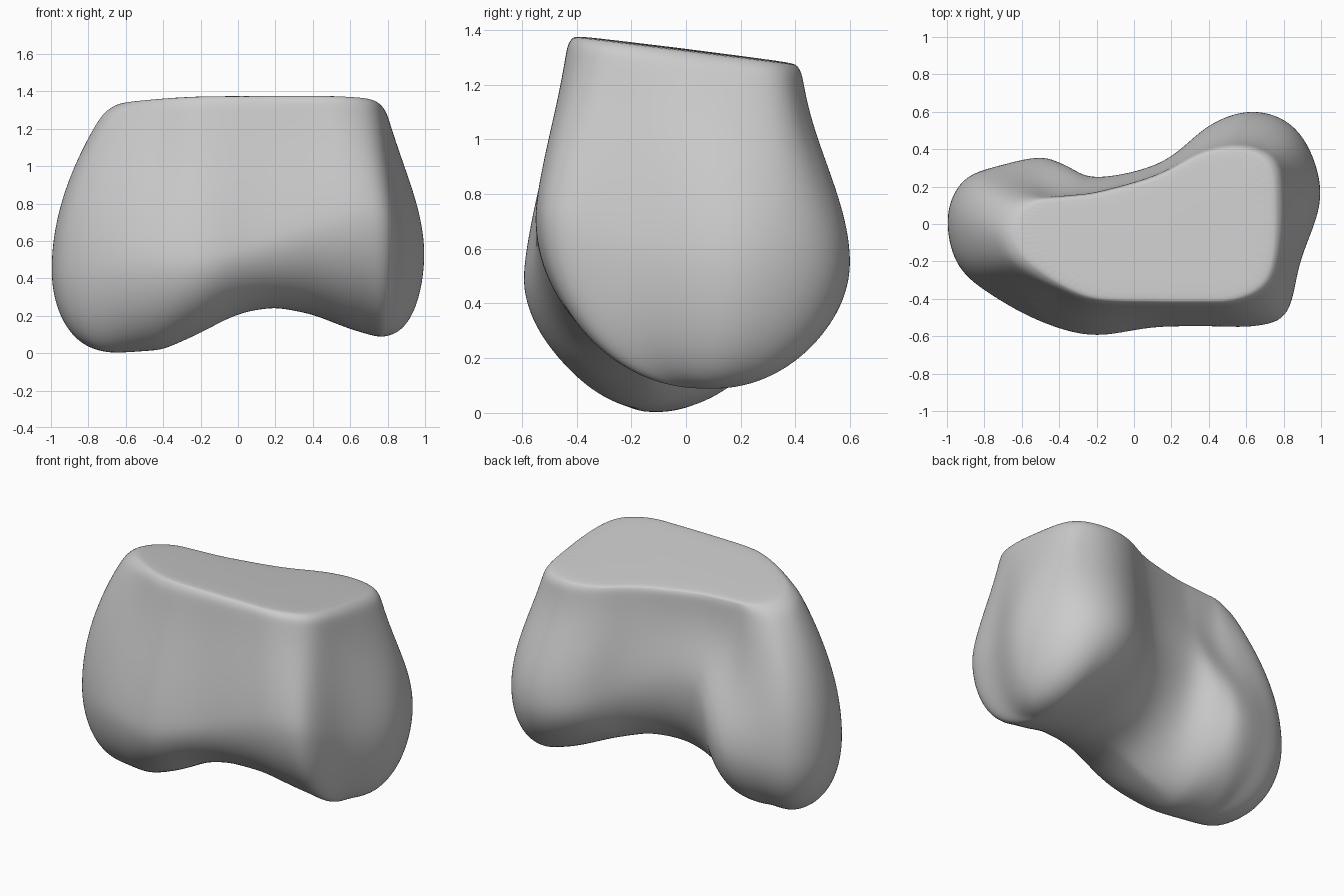
import bpy, bmesh, math
from mathutils import Vector

cube = bpy.data.objects.get("Cube")
if cube:
    bpy.data.objects.remove(cube, do_unlink=True)

# Outline of the widest girth: x, y and the height of the bulge
GIRTH = [(1, .12, .55), (.95, .38, .55), (.82, .55, .55), (.62, .605, .55), (.4, .53, .58),
         (.15, .33, .7), (-.2, .25, .75), (-.37, .32, .58), (-.5, .36, .48), (-.7, .32, .46),
         (-.91, .24, .45), (-1, .04, .45), (-.94, -.23, .45), (-.71, -.415, .48),
         (-.45, -.545, .5), (-.2, -.6, .5), (.1, -.555, .58), (.4, -.55, .68),
         (.65, -.55, .73), (.82, -.48, .7), (.89, -.2, .6)]
# Matching outline of the flat cut on top
CUT = [(.785, .1), (.77, .3), (.685, .395), (.53, .425), (.35, .385), (.13, .265), (-.18, .175),
       (-.33, .155), (-.45, .145), (-.55, .13), (-.64, .06), (-.68, -.05), (-.63, -.17),
       (-.5, -.28), (-.37, -.36), (-.2, -.42), (.08, -.43), (.35, -.43), (.55, -.42),
       (.71, -.34), (.775, -.18)]
# Lowest line along the two rounded lobes and the saddle between them
KEEL = [(-.62, -.13, 0), (-.4, -.14, .015), (-.2, -.14, .105), (0, -.14, .215),
        (.2, -.12, .245), (.4, -.03, .205), (.6, .04, .125), (.74, .08, .085)]
STEPS = 4


def clamp(value):
    return min(max(value, 0), 1)


def smooth_loop(points):
    """Closed Catmull-Rom curve through the points."""
    pts = [Vector(p) for p in points]
    n = len(pts)
    out = []
    for i in range(n):
        a, b, c, d = (pts[(i + k) % n] for k in (-1, 0, 1, 2))
        for s in range(STEPS):
            t = s / STEPS
            out.append(b + (c - a) * (t / 2) + (a * 2 - b * 5 + c * 4 - d) * (t * t / 2)
                       + (b * 3 - a - c * 3 + d) * (t ** 3 / 2))
    return out


def keel_at(x):
    x = min(max(x, KEEL[0][0]), KEEL[-1][0])
    for p, q in zip(KEEL, KEEL[1:]):
        if x <= q[0]:
            return Vector(p).lerp(Vector(q), (x - p[0]) / (q[0] - p[0]))
    return Vector(KEEL[-1])


def cut_height(y):
    return 1.333 - .125 * y


def rim_point(cut, inset, drop):
    """Flat cut, pulled in towards its middle."""
    p = cut.lerp(Vector((.1, 0)), inset)
    return Vector((p.x, p.y, cut_height(p.y) - drop))


def wall_point(cut, girth, t):
    """Side wall: fuller at both ends, hollow at the back."""
    step = t * t * (3 - 2 * t)
    full = math.sin(t * math.pi / 2)
    back = clamp(girth.y * 4)
    hollow = back * clamp(1.6 - abs(girth.x + .25) * 3)
    f = step + (t - step) * .55 * (1 - back)
    f += (step ** 1.7 - f) * hollow
    f += (full ** .85 - f) * clamp((-girth.x - .5) * 2.5) * (1 - hollow)
    f += (full - f) * .5 * clamp((girth.x - .82) * 8)
    p = cut.to_3d().lerp(girth, f)
    top = cut_height(cut.y)
    p.z = top + (girth.z - top) * t
    return p


def lobe_point(girth, keel, a):
    """Underside: curve from the girth in to the keel, squarer at the ends."""
    end = clamp((abs(girth.x) - .7) * 4)
    notch = clamp(girth.y * 4) * clamp(1.2 - abs(girth.x + .12) * 4)
    p = girth.lerp(keel, 1 - max(math.cos(a), 0) ** (1 - .25 * end + .5 * notch))
    p.z = girth.z + (keel.z - girth.z) * math.sin(a)
    return p


girths, cuts = smooth_loop(GIRTH), smooth_loop(CUT)
count = len(girths)
# Front and back points share one keel point, so the underside closes along it
keels = [keel_at((girths[i].x + girths[-i % count].x) / 2) for i in range(count)]
rings = [[rim_point(c, inset, drop) for c in cuts] for inset, drop in ((.1, 0), (.035, .008))]
rings += [[wall_point(c, g, t) for c, g in zip(cuts, girths)]
          for t in [.05] + [k / 10 for k in range(1, 11)]]
rings += [[lobe_point(g, q, k * math.pi / 24) for g, q in zip(girths, keels)]
          for k in range(1, 13)]

# Loft the rings into one closed body
bm = bmesh.new()
loops = [[bm.verts.new(p) for p in ring] for ring in rings]
for upper, lower in zip(loops, loops[1:]):
    for i in range(count):
        j = (i + 1) % count
        bm.faces.new((upper[i], lower[i], lower[j], upper[j]))
bm.faces.new(loops[0])
bmesh.ops.remove_doubles(bm, verts=loops[-1], dist=.0005)
bmesh.ops.recalc_face_normals(bm, faces=bm.faces)
for face in bm.faces:
    face.smooth = True
mesh = bpy.data.meshes.new("bone_end")
bm.to_mesh(mesh)
bm.free()
body = bpy.data.objects.new("bone_end", mesh)
bpy.context.collection.objects.link(body)

# Soften the rim and keel, then refine the surface
soften = body.modifiers.new("soft_rim", 'SMOOTH')
soften.factor = .5
soften.iterations = 3
refine = body.modifiers.new("fine_surface", 'SUBSURF')
refine.levels = refine.render_levels = 2

grey = bpy.data.materials.new("plain_grey")
grey.use_nodes = True
colour = (.6, .6, .6, 1)
grey.diffuse_color = colour
grey.node_tree.nodes["Principled BSDF"].inputs["Base Color"].default_value = colour
mesh.materials.append(grey)
